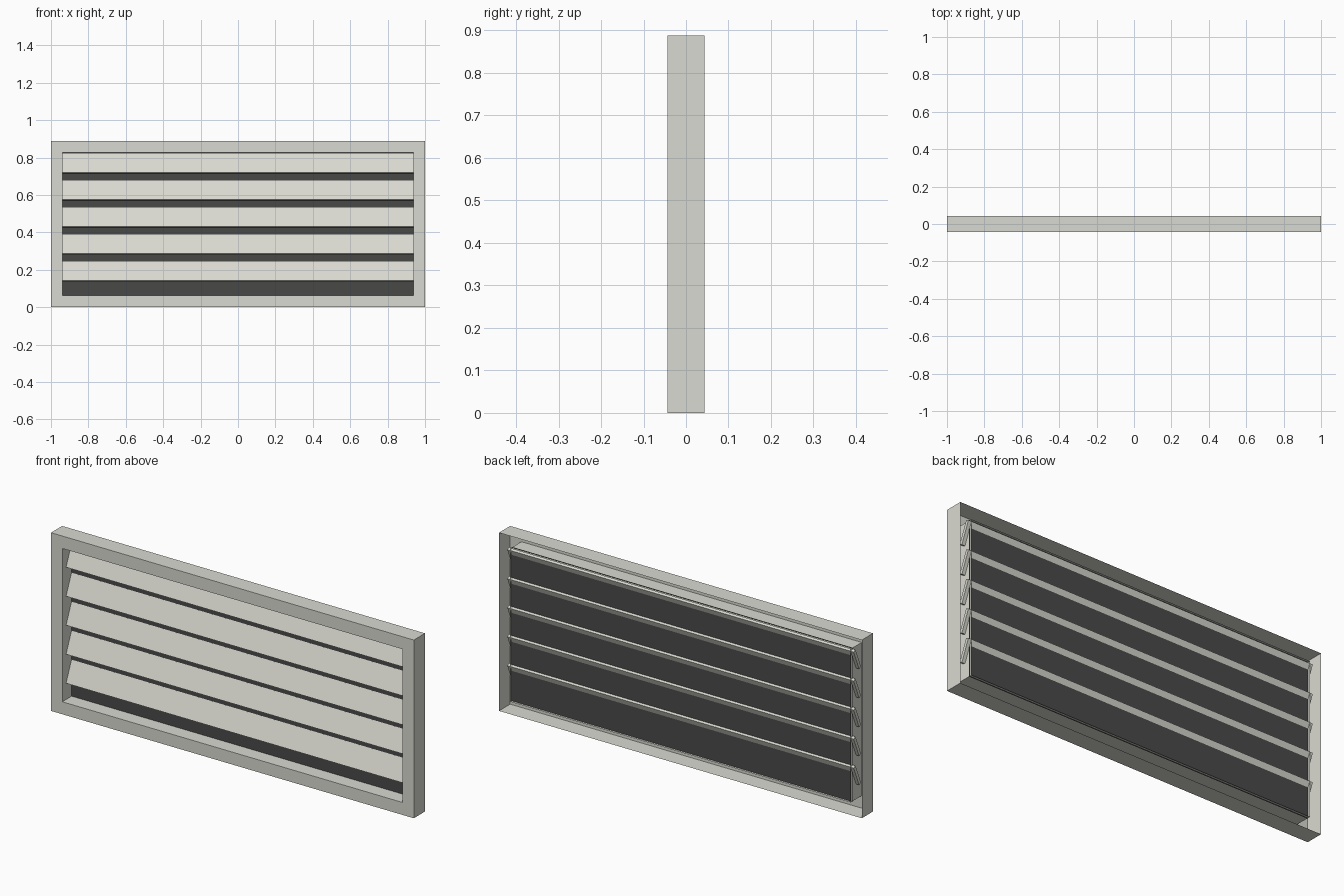
import bpy, bmesh, math
from mathutils import Matrix

if "Cube" in bpy.data.objects:
    bpy.data.objects.remove(bpy.data.objects["Cube"])

def material(name, rgb):
    m = bpy.data.materials.new(name)
    m.diffuse_color = (*rgb, 1)
    m.use_nodes = True
    m.node_tree.nodes["Principled BSDF"].inputs["Base Color"].default_value = m.diffuse_color
    return m

LIGHT = material("pale_grey_paint", (0.70, 0.70, 0.645))
DARK = material("dark_mesh_grey", (0.065, 0.067, 0.064))

def finish(name, bm, mat):
    me = bpy.data.meshes.new(name)
    bm.to_mesh(me)
    bm.free()
    me.materials.append(mat)
    ob = bpy.data.objects.new(name, me)
    bpy.context.collection.objects.link(ob)
    return ob

def box(name, size, centre, mat, tilt=0.0):
    bm = bmesh.new()
    bmesh.ops.create_cube(bm, size=1)
    m = Matrix.Translation(centre) @ Matrix.Rotation(tilt, 4, 'X') @ Matrix.Diagonal((*size, 1))
    bmesh.ops.transform(bm, matrix=m, verts=bm.verts)
    return finish(name, bm, mat)

W, H, D, B = 1.0, 0.888, 0.044, 0.062   # half width, height, half depth, border

# frame: thin channel, open at the back (outer wall, front flange, inner reveal)
bm = bmesh.new()
rings = []
for inset, y in ((0, D), (0, -D), (B, -D), (B, D)):
    x, z0, z1 = W - inset, inset, H - inset
    rings.append([bm.verts.new(p) for p in
                  ((-x, y, z0), (x, y, z0), (x, y, z1), (-x, y, z1))])
for a, b in zip(rings, rings[1:]):
    for j in range(4):
        k = (j + 1) % 4
        bm.faces.new((a[j], a[k], b[k], b[j]))
finish("frame", bm, LIGHT)

# dark backing screen
box("backing_screen", (2 * (W - B) + 0.002, 0.003, H - 2 * B + 0.004), (0, 0.031, H / 2), DARK)

# five sloping slats, upper edge leaning back through the screen
tilt, length, thick, pitch = math.radians(23), 0.11, 0.016, 0.1445
s, c = math.sin(tilt), math.cos(tilt)
for i in range(5):
    y = -0.014 + s * length / 2 + c * thick / 2
    z = 0.143 + c * length / 2 - s * thick / 2 + pitch * i
    box(f"slat_{i + 1}", (1.91, thick, length), (0, y, z), LIGHT, -tilt)
